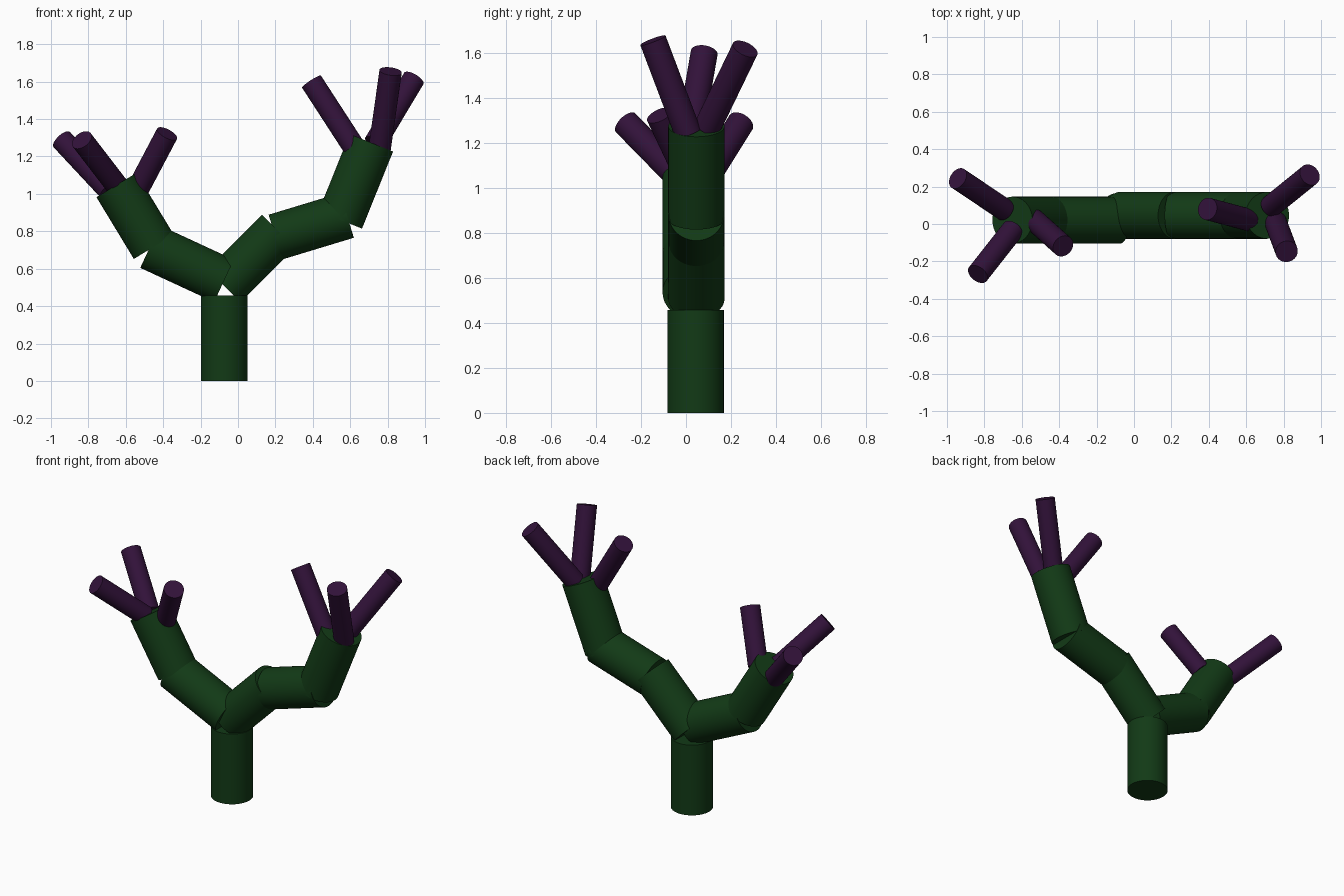
import bpy
import math
from mathutils import Vector

if "Cube" in bpy.data.objects:
    bpy.data.objects.remove(bpy.data.objects["Cube"])


def material(name, color):
    m = bpy.data.materials.new(name)
    m.diffuse_color = (*color, 1)
    m.use_nodes = True
    m.node_tree.nodes["Principled BSDF"].inputs["Base Color"].default_value = m.diffuse_color
    return m


green = material("dark_green", (0.006, 0.042, 0.008))
purple = material("dark_purple", (0.032, 0.006, 0.042))


def rod(name, start, end, radius, mat):
    """Capped cylinder between two points."""
    a, b = Vector(start), Vector(end)
    axis = b - a
    bpy.ops.mesh.primitive_cylinder_add(vertices=48, radius=radius, depth=axis.length,
                                        location=(a + b) / 2)
    ob = bpy.context.object
    ob.name = name
    ob.rotation_mode = 'QUATERNION'
    ob.rotation_quaternion = axis.to_track_quat('Z', 'Y')
    ob.data.materials.append(mat)
    bpy.ops.object.shade_smooth_by_angle(angle=math.radians(40))
    return ob


BRANCH_R, TWIG_R = 0.125, 0.06

# Trunk
rod("trunk", (-0.073, 0.043, 0), (-0.073, 0.043, 0.457), BRANCH_R, green)

# Right branch: three straight pieces with open elbows
RY = 0.046
rod("right_branch_lower", (-0.075, RY, 0.508), (0.217, RY, 0.80), BRANCH_R, green)
rod("right_branch_middle", (0.20, RY, 0.769), (0.583, RY, 0.885), BRANCH_R, green)
rod("right_branch_upper", (0.547, RY, 0.861), (0.713, RY, 1.273), BRANCH_R, green)

# Left branch: two straight pieces
LY = 0.021
rod("left_branch_lower", (-0.075, LY, 0.535), (-0.470, LY, 0.718), BRANCH_R, green)
rod("left_branch_upper", (-0.450, LY, 0.717), (-0.650, LY, 1.047), BRANCH_R, green)

# Twigs fanning out of each branch end
twigs = {
    "right_twig": [((0.62, 0.02, 1.25), (0.393, 0.081, 1.60)),
                   ((0.757, 0.01, 1.24), (0.816, -0.147, 1.655)),
                   ((0.732, 0.095, 1.27), (0.94, 0.263, 1.617))],
    "left_twig": [((-0.69, 0.075, 1.02), (-0.942, 0.244, 1.29)),
                  ((-0.648, -0.03, 1.045), (-0.835, -0.268, 1.288)),
                  ((-0.533, 0.02, 1.03), (-0.379, -0.118, 1.322))],
}
for name, group in twigs.items():
    for i, (base, tip) in enumerate(group, 1):
        rod(f"{name}_{i}", base, tip, TWIG_R, purple)
